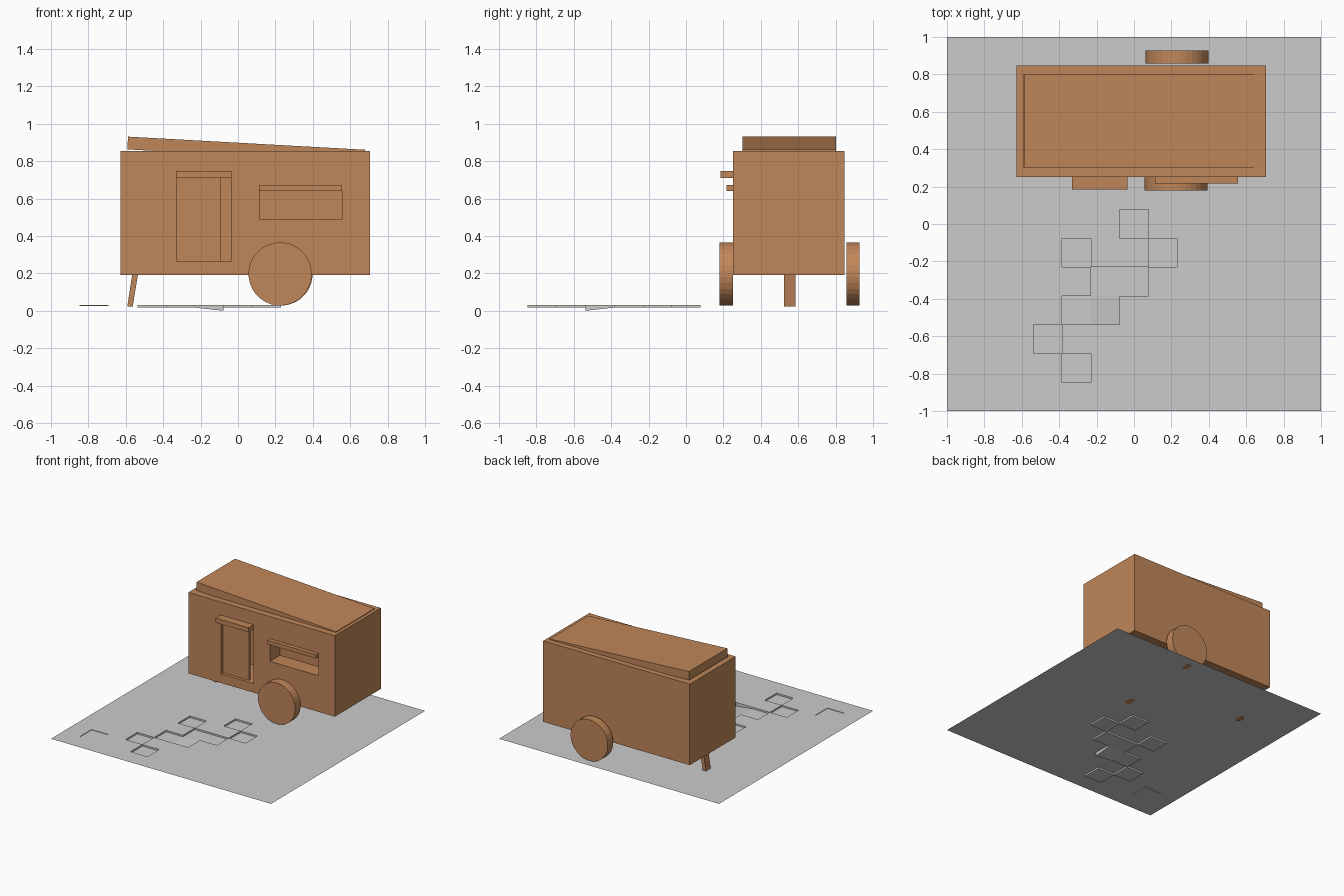
import bpy, bmesh, math

if "Cube" in bpy.data.objects:
    bpy.data.objects.remove(bpy.data.objects["Cube"])

wood = bpy.data.materials.new("brown_wood")
wood.diffuse_color = (0.53, 0.24, 0.10, 1)
wood.use_nodes = True
wood.node_tree.nodes["Principled BSDF"].inputs["Base Color"].default_value = wood.diffuse_color


def mesh_object(name, bm, mat=wood):
    bmesh.ops.recalc_face_normals(bm, faces=bm.faces)
    me = bpy.data.meshes.new(name)
    bm.to_mesh(me)
    bm.free()
    ob = bpy.data.objects.new(name, me)
    bpy.context.collection.objects.link(ob)
    if mat:
        me.materials.append(mat)
    return ob


def prism(name, profile, y0, y1, mat=wood):
    """Extrude an x-z outline from y0 to y1."""
    bm = bmesh.new()
    face = bm.faces.new([bm.verts.new((x, y0, z)) for x, z in profile])
    new = bmesh.ops.extrude_face_region(bm, geom=[face], use_keep_orig=True)["geom"]
    bmesh.ops.translate(bm, vec=(0, y1 - y0, 0),
                        verts=[g for g in new if isinstance(g, bmesh.types.BMVert)])
    return mesh_object(name, bm, mat)


def box(name, x0, x1, y0, y1, z0, z1):
    return prism(name, [(x0, z0), (x1, z0), (x1, z1), (x0, z1)], y0, y1)


# Ground: 13 x 13 tiles, some sunk into shallow puddles
N, TOP = 13, 0.03
sunk = {(6, 6), (4, 5), (7, 5), (5, 4), (6, 4), (4, 3), (5, 3), (3, 2), (4, 1), (1, 1)}
bm = bmesh.new()
cache = {}


def ground_vert(i, j, low):
    if (i, j, low) not in cache:
        z = TOP
        if low:
            z = 0.0 if (i, j) == (6, 3) else 0.026 if i <= 2 else 0.017
        cache[i, j, low] = bm.verts.new((-1 + 2 * i / N, -1 + 2 * j / N, z))
    return cache[i, j, low]


for i in range(N):
    for j in range(N):
        low = (i, j) in sunk
        ring = [(i, j), (i + 1, j), (i + 1, j + 1), (i, j + 1)]
        bm.faces.new([ground_vert(*p, low) for p in ring])
        if low:
            for k, (dx, dy) in enumerate([(0, -1), (1, 0), (0, 1), (-1, 0)]):
                if (i + dx, j + dy) not in sunk:
                    a, b = ring[k], ring[(k + 1) % 4]
                    bm.faces.new([ground_vert(*b, True), ground_vert(*a, True),
                                  ground_vert(*a, False), ground_vert(*b, False)])
mesh_object("ground", bm, None)

# Trailer body with door and window recesses
body = box("trailer_body", -0.627, 0.705, 0.25, 0.847, 0.19, 0.855)
cutters = [box("door_cutter", -0.33, -0.035, 0.2, 0.52, 0.265, 0.71),
           box("window_cutter", 0.115, 0.557, 0.2, 0.38, 0.487, 0.64)]
for cutter in cutters:
    cutter.hide_render = True
    cutter.hide_viewport = True
    mod = body.modifiers.new(cutter.name, "BOOLEAN")
    mod.operation = "DIFFERENCE"
    mod.solver = "EXACT"
    mod.object = cutter

# Door standing slightly open, and the two awnings
box("door", -0.33, -0.093, 0.275, 0.295, 0.265, 0.71)
box("door_awning", -0.332, -0.035, 0.185, 0.26, 0.71, 0.748)
box("window_awning", 0.113, 0.557, 0.217, 0.26, 0.64, 0.673)

# Sloping roof slab
prism("roof", [(-0.592, 0.863), (0.675, 0.793), (0.679, 0.861), (-0.588, 0.931)], 0.302, 0.802)

# Leaning front leg
prism("front_leg", [(-0.592, 0.022), (-0.563, 0.022), (-0.535, 0.192), (-0.566, 0.192)],
      0.523, 0.585)

# Wheels
for side, x, y0, y1 in (("front", 0.225, 0.18, 0.25), ("back", 0.23, 0.858, 0.928)):
    circle = [(x + 0.169 * math.cos(a), 0.197 + 0.169 * math.sin(a))
              for a in (math.tau * (k + 0.5) / 32 for k in range(32))]
    prism(side + "_wheel", circle, y0, y1)
